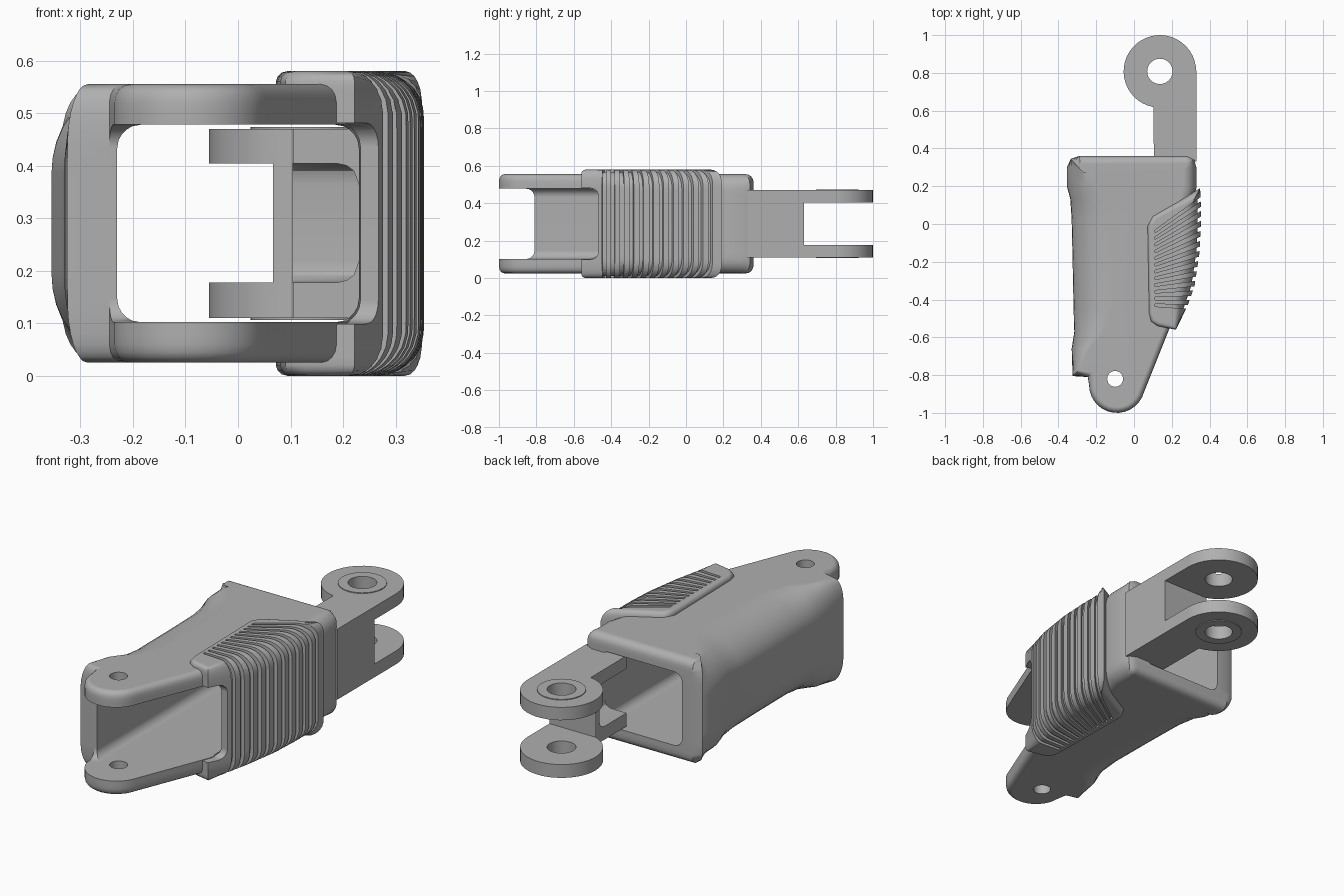
import bpy, bmesh, math
from mathutils import Vector

if "Cube" in bpy.data.objects:
    bpy.data.objects.remove(bpy.data.objects["Cube"])

grey = bpy.data.materials.new("satin_grey")
grey.diffuse_color = (0.43, 0.43, 0.43, 1)
grey.use_nodes = True
grey.node_tree.nodes["Principled BSDF"].inputs["Base Color"].default_value = grey.diffuse_color


def make_object(name, bm):
    bmesh.ops.recalc_face_normals(bm, faces=bm.faces[:])
    me = bpy.data.meshes.new(name)
    bm.to_mesh(me)
    bm.free()
    me.materials.append(grey)
    ob = bpy.data.objects.new(name, me)
    bpy.context.collection.objects.link(ob)
    return ob


def stack(name, outline, z0, z1, depths=(0,)):
    """Prism from a counter-clockwise outline of (x, y, rx, rz); rims rounded per point."""
    bm = bmesh.new()
    pts = [Vector(p[:2]) for p in outline]
    n = len(pts)
    inward = []
    for i in range(n):
        a = (pts[i] - pts[i - 1]).normalized()
        b = (pts[(i + 1) % n] - pts[i]).normalized()
        na, nb = Vector((-a.y, a.x)), Vector((-b.y, b.x))
        m = (na + nb).normalized()
        inward.append(m / max(0.6, m.dot(na)))
    levels = [(z0 + d, d) for d in depths] + [(z1 - d, d) for d in reversed(depths)]
    rings = []
    for z, d in levels:
        ring = []
        for p, m, o in zip(pts, inward, outline):
            rx, rz = (o[2], o[3]) if len(o) > 3 else (0, 0)
            off = 0
            if d < rz:
                off = rx * (1 - math.sqrt(max(0, 1 - ((rz - d) / rz) ** 2)))
            q = p + m * off
            ring.append(bm.verts.new((q.x, q.y, z)))
        rings.append(ring)
    for r, s in zip(rings, rings[1:]):
        for i in range(n):
            j = (i + 1) % n
            bm.faces.new((r[i], r[j], s[j], s[i]))
    bm.faces.new(rings[0][::-1])
    bm.faces.new(rings[-1])
    return make_object(name, bm)


def box(name, x0, x1, y0, y1, z0, z1):
    return stack(name, [(x0, y0), (x1, y0), (x1, y1), (x0, y1)], z0, z1)


def arc(cx, cy, r, a0, a1, n, *extra):
    angs = [math.radians(a0 + (a1 - a0) * i / n) for i in range(n + 1)]
    return [(cx + r * math.cos(a), cy + r * math.sin(a), *extra) for a in angs]


def disc(name, cx, cy, r, z0, z1, n=32):
    return stack(name, arc(cx, cy, r, 0, 360, n)[:-1], z0, z1)


def bake(ob):
    dg = bpy.context.evaluated_depsgraph_get()
    me = bpy.data.meshes.new_from_object(ob.evaluated_get(dg))
    ob.modifiers.clear()
    ob.data = me


def boolean(ob, tool, op='DIFFERENCE'):
    m = ob.modifiers.new("cut", 'BOOLEAN')
    m.operation, m.solver, m.object = op, 'EXACT', tool
    bake(ob)
    bpy.data.objects.remove(tool)


def finish(ob, angle=35):
    ob.data.shade_smooth()
    ob.data.set_sharp_from_angle(angle=math.radians(angle))
    w = ob.modifiers.new("weighted", 'WEIGHTED_NORMAL')
    w.keep_sharp = True


def cavity(e):
    """Inside of the tube plus the open front, grown by e."""
    r = (0.045, 0.045)
    xy = [(-0.5, -1.2), (0.6, -1.2), (0.6, -0.47 + e), (0.23 + e, -0.47 + e),
          (0.23 + e, 0.6), (-0.23 - e, 0.6), (-0.23 - e, -0.81), (-0.5, -0.81)]
    return stack("cavity_cutter", [(*p, *r) for p in xy], 0.102 - e, 0.478 + e,
                 (0, 0.003, 0.009, 0.018, 0.03, 0.045))


DEPTHS = (0, 0.003, 0.01, 0.02, 0.035, 0.055, 0.08, 0.11, 0.14, 0.17)

# Tubular body: rounded lugs at the front, deeper rounding on the left flank
body_outline = arc(-0.09, -0.852, 0.148, 180, 345, 14, 0.03, 0.035) + [
    (0.185, -0.56, 0.03, 0.035), (0.24, -0.42, 0.05, 0.05), (0.29, -0.2, 0.07, 0.07),
    (0.30, 0.1, 0.07, 0.07), (0.33, 0.19, 0.07, 0.08), (0.33, 0.30, 0.07, 0.08),
    (0.318, 0.342, 0.05, 0.06), (0.28, 0.36, 0.04, 0.04),
    (-0.29, 0.36, 0.045, 0.04), (-0.335, 0.345, 0.09, 0.10), (-0.355, 0.30, 0.14, 0.17),
    (-0.355, 0.2, 0.15, 0.17), (-0.337, 0.13, 0.19, 0.17), (-0.33, 0.02, 0.23, 0.17),
    (-0.325, -0.2, 0.23, 0.17), (-0.32, -0.45, 0.22, 0.17), (-0.316, -0.57, 0.16, 0.17),
    (-0.33, -0.66, 0.09, 0.15), (-0.325, -0.805, 0.04, 0.12), (-0.245, -0.81, 0.03, 0.035)]
body = stack("tube_body", body_outline, 0.025, 0.555, DEPTHS)
boolean(body, cavity(0))
boolean(body, disc("pin_cutter", -0.1, -0.82, 0.042, -0.1, 0.7, 24))
finish(body)

# Side grip wrapped round the right wall
S, R = (0.022, 0.022), (0.09, 0.09)
grip_outline = [(0.09, -0.515, *S), (0.125, -0.54, *S), (0.222, -0.56, *S),
                (0.285, -0.43, 0.07, 0.08), (0.32, -0.33, *R), (0.347, -0.15, *R),
                (0.354, 0.0, *R), (0.354, 0.1, *R), (0.35, 0.19, 0.04, 0.06),
                (0.1, 0.04, *S), (0.072, -0.01, *S), (0.08, -0.47, *S)]
grip = stack("side_grip", grip_outline, 0, 0.58, DEPTHS[:8])

# Fanned grooves: slabs with the grip core removed, so they stay shallow
core_outline = [(x - (0.017 if x > 0.23 else 0), y, a, b) for x, y, a, b in grip_outline]
core = stack("groove_core", core_outline, 0.012, 0.568, DEPTHS[:8])
bm = bmesh.new()
count = 12
for k in range(count):
    t = k / (count - 1)
    yl, yr = -0.04 - 0.39 * t, 0.165 - 0.61 * t
    ring = []
    for z in (-0.05, 0.63):
        ring.append([bm.verts.new((x, y, z)) for x, y in (
            (0.11, yl - 0.007), (0.4, yr - 0.012), (0.4, yr + 0.012), (0.11, yl + 0.007))])
    a, b = ring
    bm.faces.new(a[::-1])
    bm.faces.new(b)
    for i in range(4):
        j = (i + 1) % 4
        bm.faces.new((a[i], a[j], b[j], b[i]))
grooves = make_object("groove_cutter", bm)
boolean(grooves, core)
boolean(grip, grooves)
boolean(grip, cavity(0.003))
finish(grip)

# Rear hinge arm: channel section ending in a two-pronged eye
CX, CY = 0.137, 0.808
arm_outline = [(0.105, 0.33), (0.33, 0.33)] + arc(CX, CY, 0.192, 0, 260, 30)
arm_outline[2] = (0.33, CY)
arm = stack("hinge_arm", arm_outline, 0.11, 0.47)
boolean(arm, box("fork_cutter", -0.3, 0.6, 0.63, 1.2, 0.178, 0.404))
pocket = [(-0.1, 0.2, 0.04, 0.04), (0.23, 0.2, 0.04, 0.04),
          (0.23, 0.55, 0.04, 0.04), (-0.1, 0.55, 0.04, 0.04)]
boolean(arm, stack("pocket_cutter", pocket, 0.178, 0.404, (0, 0.004, 0.014, 0.04)))
# Raised washer faces on both prongs
for z0, z1 in ((0.106, 0.14), (0.44, 0.474)):
    boolean(arm, disc("washer", CX, CY, 0.113, z0, z1), 'UNION')
boolean(arm, disc("hole_cutter", CX, CY, 0.067, -0.1, 0.7))
finish(arm, 30)
